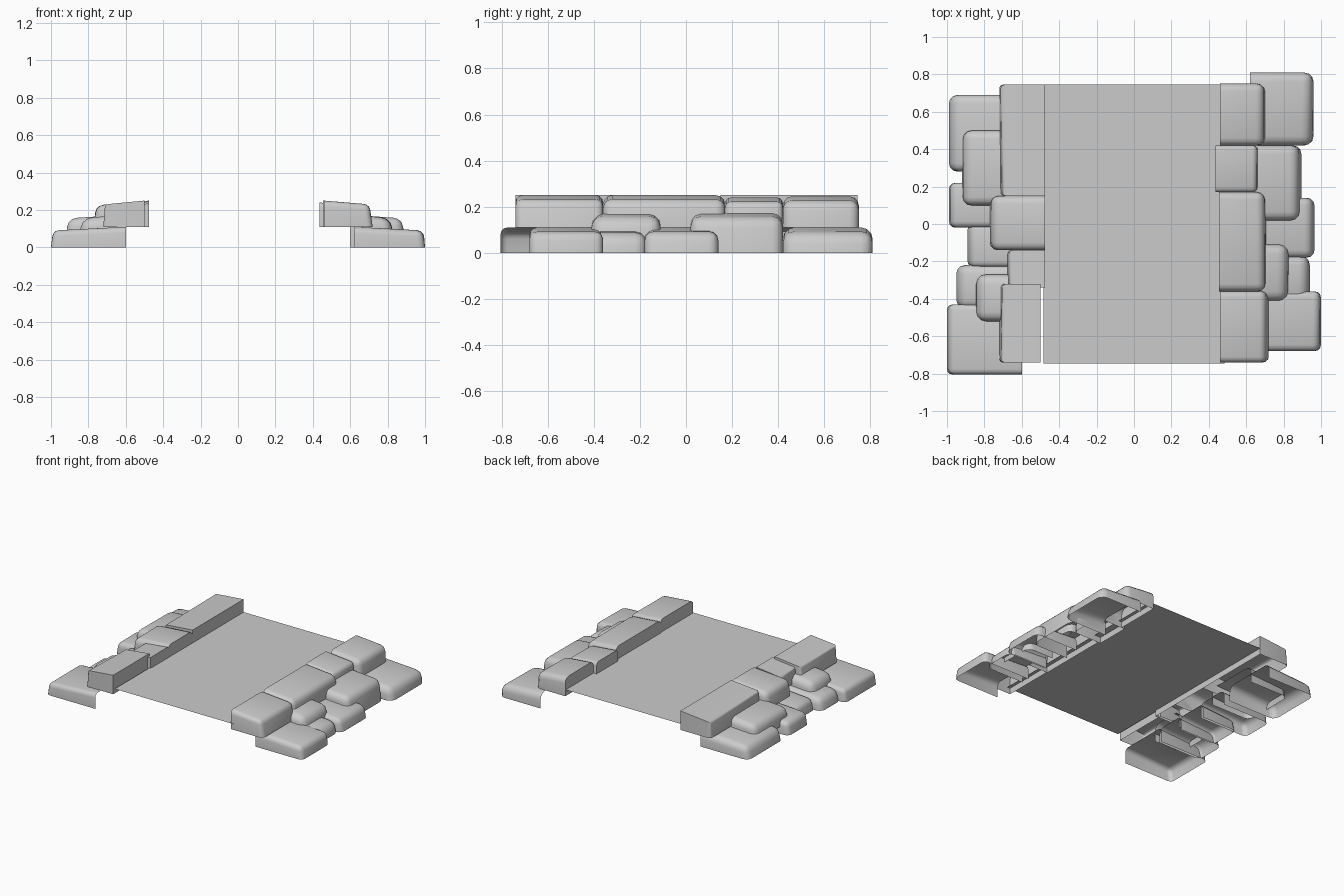
import bpy, bmesh, math, random
from mathutils import Vector

random.seed(4)
cube = bpy.data.objects.get("Cube")
if cube:
    bpy.data.objects.remove(cube, do_unlink=True)

GREY = (0.6, 0.6, 0.6, 1)
stone_grey = bpy.data.materials.new("stone_grey")
stone_grey.use_nodes = True
stone_grey.diffuse_color = GREY
stone_grey.node_tree.nodes["Principled BSDF"].inputs["Base Color"].default_value = GREY


def finish(bm, name):
    mesh = bpy.data.meshes.new(name)
    bm.to_mesh(mesh)
    bm.free()
    mesh.materials.append(stone_grey)
    obj = bpy.data.objects.new(name, mesh)
    bpy.context.collection.objects.link(obj)
    return obj


def stone(name, side, inner, outer, y0, y1, z0, z1, rounding, wall):
    """Open-bottomed stone with a worn outer edge; wall keeps its inner face."""
    bm = bmesh.new()
    bmesh.ops.create_cube(bm, size=1)
    for v in bm.verts:
        out, top, back = v.co.x * side > 0, v.co.z > 0, v.co.y > 0
        v.co = Vector((side * (outer if out else inner),
                       y1 if back else y0, z1 if top else z0))
        if out and top:
            v.co.z -= 0.02
            v.co.x -= side * random.uniform(0.005, 0.02)
    # Round the outer corners and the top rim, leave the inner edge crisp
    worn = []
    for e in bm.edges:
        a, b = (v.co for v in e.verts)
        mid = (a + b) / 2
        outside = abs(mid.x) > (inner * 0.25 + outer * 0.75)
        upright = abs(a.z - b.z) > 0.04
        rim = mid.z > (z0 + z1) / 2 and abs(a.x - b.x) > 0.05
        if (outside and (upright or mid.z > (z0 + z1) / 2)) or (rim and rounding > 0.02):
            worn.append(e)
    bmesh.ops.bevel(bm, geom=worn, offset=rounding, segments=3, profile=0.5,
                    affect='EDGES', clamp_overlap=True)
    bm.normal_update()
    hidden = [f for f in bm.faces if f.normal.z < -0.9
              or (not wall and f.normal.x * side < -0.9)]
    bmesh.ops.delete(bm, geom=hidden, context='FACES')
    obj = finish(bm, name)
    bpy.ops.object.select_all(action='DESELECT')
    obj.select_set(True)
    bpy.context.view_layer.objects.active = obj
    bpy.ops.object.shade_smooth_by_angle(angle=math.radians(40))


# Flat deck between the kerbs
bm = bmesh.new()
bmesh.ops.create_grid(bm, x_segments=1, y_segments=1, size=1)
for v in bm.verts:
    v.co = Vector((v.co.x * 0.485, v.co.y * 0.745, 0.155))
finish(bm, "road_deck")

# Kerb stones: inner, outer, front, back, bottom, top, rounding
left_kerb = [(.46, .70, .42, .75, .11, .245, .04), (.435, .665, .17, .42, .11, .24, .025),
             (.455, .705, -.36, .17, .11, .25, .04), (.46, .72, -.74, -.36, .11, .25, .03)]
right_kerb = [(.475, .72, .15, .745, .11, .25, .02), (.475, .77, -.14, .15, .11, .245, .04),
              (.475, .675, -.34, -.14, .11, .235, .02), (.50, .72, -.74, -.32, .11, .25, .02)]
# Middle row of small stones
left_middle = [(.60, .895, .02, .42, 0, .175, .045), (.62, .83, -.41, -.11, .05, .175, .05)]
right_middle = [(.60, .92, .10, .50, .05, .175, .045), (.62, .85, -.52, -.27, .05, .175, .05)]
# Bottom row of wide stones
left_base = [(.62, .96, .42, .81, 0, .11, .05), (.62, .965, -.18, .14, 0, .11, .04),
             (.62, .94, -.42, -.17, 0, .105, .05), (.62, 1.0, -.68, -.36, 0, .11, .035)]
right_base = [(.60, .99, .28, .69, 0, .11, .045), (.60, .99, -.02, .22, 0, .11, .035),
              (.60, .89, -.23, 0, 0, .10, .03), (.60, .95, -.45, -.22, 0, .105, .045),
              (.60, 1.0, -.805, -.43, 0, .11, .03)]

rows = [("left_kerb_stone", 1, left_kerb, True), ("right_kerb_stone", -1, right_kerb, True),
        ("left_middle_stone", 1, left_middle, False), ("right_middle_stone", -1, right_middle, False),
        ("left_base_stone", 1, left_base, False), ("right_base_stone", -1, right_base, False)]
for name, side, row, wall in rows:
    for i, dims in enumerate(row):
        stone(f"{name}_{i + 1}", side, *dims, wall)
